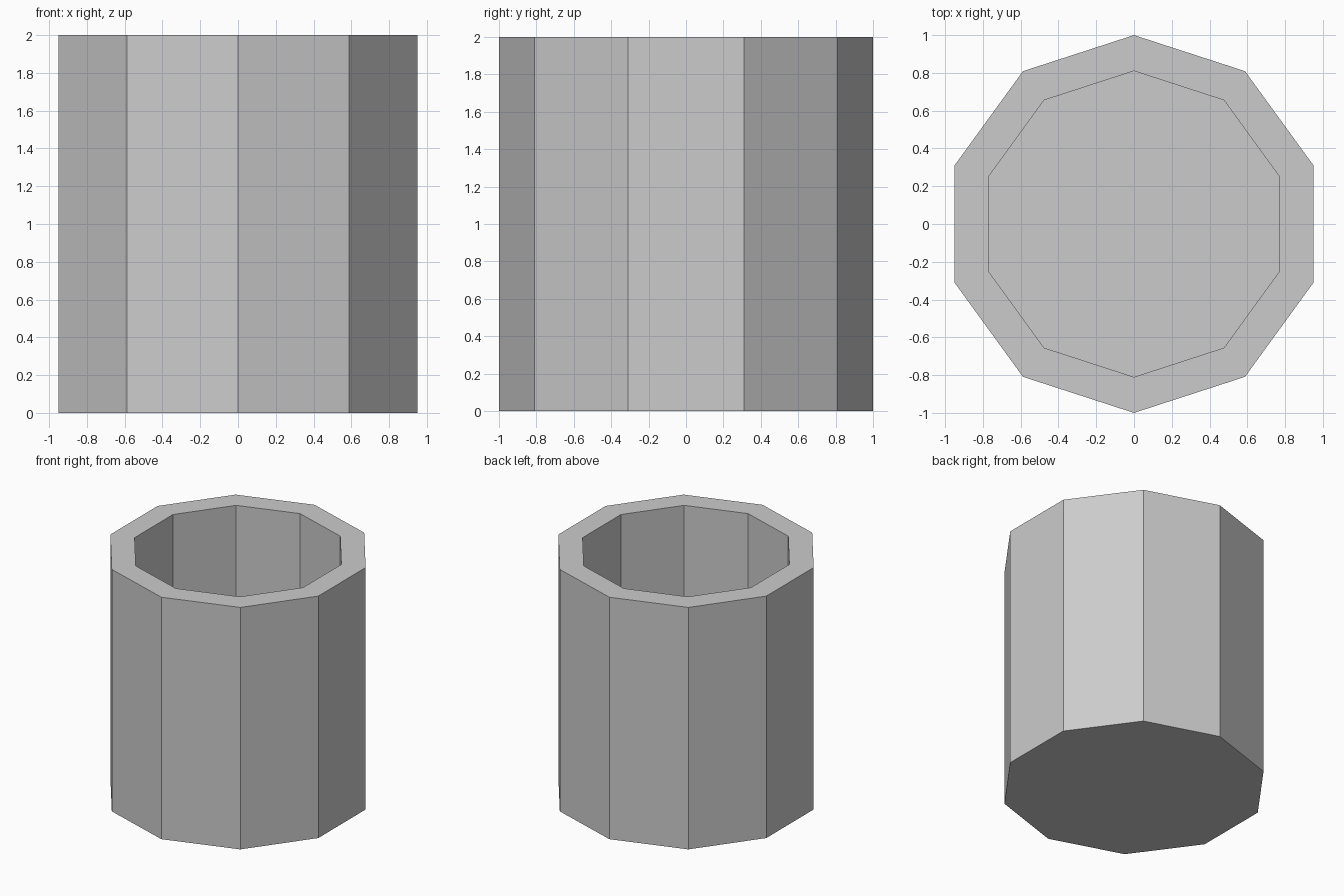
import bpy, bmesh, math

if "Cube" in bpy.data.objects:
    bpy.data.objects.remove(bpy.data.objects["Cube"])

SIDES = 10
OUTER_R, INNER_R = 1.0, 0.81
HEIGHT, FLOOR = 2.0, 0.19


def ring(bm, radius, z):
    """Decagon of vertices with a corner pointing along +y."""
    angles = [math.pi / 2 + math.tau * i / SIDES for i in range(SIDES)]
    return [bm.verts.new((radius * math.cos(a), radius * math.sin(a), z)) for a in angles]


# Cup: outer wall, flat rim, inner wall, closed by a base and an inner floor
bm = bmesh.new()
profile = [(OUTER_R, 0), (OUTER_R, HEIGHT), (INNER_R, HEIGHT), (INNER_R, FLOOR)]
rings = [ring(bm, r, z) for r, z in profile]
for low, high in zip(rings, rings[1:]):
    for i in range(SIDES):
        j = (i + 1) % SIDES
        bm.faces.new((low[i], low[j], high[j], high[i]))
bm.faces.new(rings[0][::-1])
bm.faces.new(rings[-1])
bmesh.ops.recalc_face_normals(bm, faces=bm.faces)

mesh = bpy.data.meshes.new("cup")
bm.to_mesh(mesh)
bm.free()
cup = bpy.data.objects.new("cup", mesh)
bpy.context.collection.objects.link(cup)
